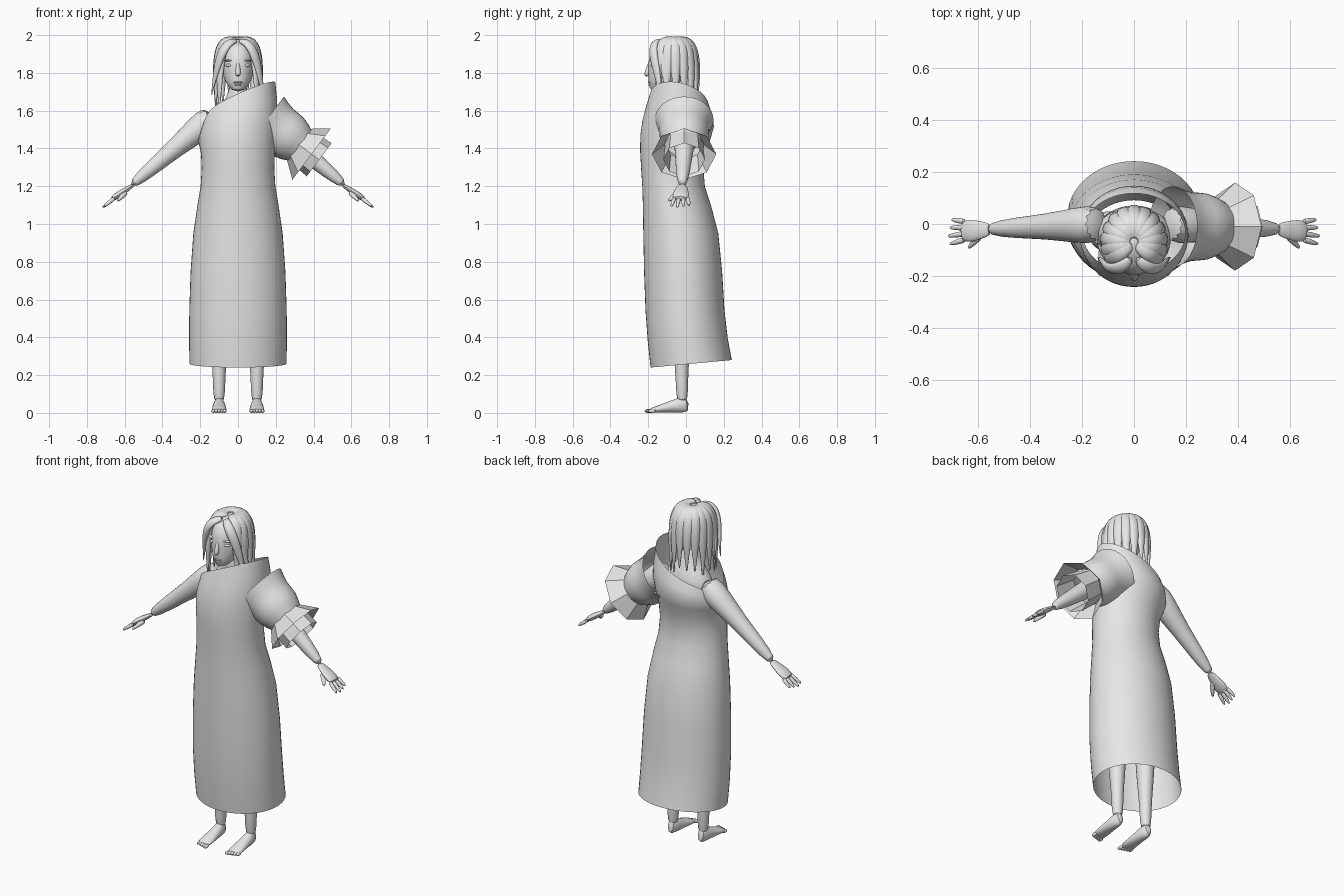
import bpy, bmesh, math, random
from mathutils import Vector

random.seed(4)
cube = bpy.data.objects.get("Cube")
if cube:
    bpy.data.objects.remove(cube, do_unlink=True)

grey = bpy.data.materials.new("light_grey")
grey.use_nodes = True
grey.diffuse_color = (.8, .8, .8, 1)
shader = grey.node_tree.nodes["Principled BSDF"]
shader.inputs["Base Color"].default_value = grey.diffuse_color


def finish(obj, smooth, angle=60):
    obj.data.materials.append(grey)
    bpy.ops.object.select_all(action='DESELECT')
    obj.select_set(True)
    bpy.context.view_layer.objects.active = obj
    bpy.ops.object.shade_smooth_by_angle(angle=math.radians(angle))
    if smooth:
        modifier = obj.modifiers.new("smooth", 'SUBSURF')
        modifier.levels = modifier.render_levels = smooth


def loft(name, rings, cap=True, smooth=1, angle=60):
    """Skin a list of equally sized closed rings."""
    bm = bmesh.new()
    rows = [[bm.verts.new(point) for point in ring] for ring in rings]
    for lower, upper in zip(rows, rows[1:]):
        for i in range(len(lower)):
            bm.faces.new((lower[i - 1], lower[i], upper[i], upper[i - 1]))
    if cap:
        bm.faces.new(rows[0])
        bm.faces.new(rows[-1])
    bmesh.ops.recalc_face_normals(bm, faces=bm.faces)
    mesh = bpy.data.meshes.new(name)
    bm.to_mesh(mesh)
    bm.free()
    obj = bpy.data.objects.new(name, mesh)
    bpy.context.collection.objects.link(obj)
    finish(obj, smooth, angle)


def ring(center, across, along, sides):
    """Ellipse spanned by two half axes."""
    angles = [math.tau * i / sides for i in range(sides)]
    return [center + across * math.cos(a) + along * math.sin(a) for a in angles]


def oval(height, width, front, back):
    """Horizontal ring; the height may be a rule of the angle."""
    center = Vector((0, (front + back) / 2, 0))
    points = ring(center, Vector((width, 0, 0)), Vector((0, (back - front) / 2, 0)), 24)
    for i, point in enumerate(points):
        point.z = height(math.tau * i / len(points)) if callable(height) else height
    return points


def tube(name, points, radii, facing, thickness=lambda point, radius: radius):
    """Tapered tube through points; facing gives the direction of its thickness."""
    rings = []
    for i, (point, radius) in enumerate(zip(points, radii)):
        ahead = points[min(i + 1, len(points) - 1)] - points[max(i - 1, 0)]
        side = ahead.cross(facing(point)).normalized()
        up = side.cross(ahead).normalized()
        rings.append(ring(point, side * radius, up * thickness(point, radius), 12))
    loft(name, rings)


def limb(name, start, end, radii, facing, **options):
    """Straight tube with evenly spaced radii."""
    start, end = Vector(start), Vector(end)
    steps = len(radii) - 1
    points = [start.lerp(end, i / steps) for i in range(len(radii))]
    tube(name, points, radii, lambda point: Vector(facing), **options)


def ball(name, location, scale):
    bpy.ops.mesh.primitive_uv_sphere_add(segments=20, ring_count=12, location=location)
    obj = bpy.context.object
    obj.name, obj.scale = name, scale
    finish(obj, 0)


# Long dress with a slanted, open neckline that dips under the right shoulder
def hem(angle):
    return .26 + .02 * math.sin(angle)


def neckline(angle):
    dip = math.exp(-5 * (angle - math.pi) ** 2) / 9
    return 1.66 + .09 * math.cos(angle) - .03 * math.sin(angle) - dip


def shoulder_line(angle):
    return (neckline(angle) + 1.4) / 2


loft("dress", [
    oval(hem, .26, -.19, .245),
    oval(.5, .265, -.22, .2),
    oval(1, .245, -.23, .19),
    oval(1.2, .19, -.23, .08),
    oval(1.4, .195, -.25, .1),
    oval(shoulder_line, .22, -.24, .17),
    oval(neckline, .2, -.19, .12)], cap=False)

# Left sleeve: a smooth upper part and two faceted flared cuffs
sleeve_start = Vector((.15, -.01, 1.55))
sleeve_axis = Vector((.8, 0, -.6))
sleeve_up = Vector((.6, 0, .8))


def cuff_ring(distance, radius, sides):
    return ring(sleeve_start + sleeve_axis * distance, sleeve_up * radius,
                Vector((0, radius, 0)), sides)


sleeve_profile = ((0, .16), (.08, .13), (.15, .14), (.23, .1))
loft("sleeve", [cuff_ring(d, r, 16) for d, r in sleeve_profile], cap=False)
for name, length, flare in (("outer_cuff", .3, .17), ("inner_cuff", .35, .11)):
    loft(name, [cuff_ring(.21, .1, 8), cuff_ring(length, flare, 8)],
         cap=False, smooth=0, angle=25)

# Torso, neck and head
loft("torso", [
    oval(.9, .15, -.1, .1),
    oval(1.2, .12, -.1, .05),
    oval(1.5, .16, -.16, .07),
    oval(1.6, .14, -.1, .06),
    oval(1.66, .05, -.11, .02),
    oval(1.76, .05, -.12, 0)])
loft("head", [
    oval(1.7, .03, -.19, -.12),
    oval(1.75, .07, -.2, -.02),
    oval(1.82, .09, -.2, .03),
    oval(1.9, .09, -.2, .03),
    oval(1.97, .05, -.15, -.02)])
limb("nose", (0, -.19, 1.86), (0, -.21, 1.78), (.008, .01, .016, .012), (0, -1, 0))
ball("upper_lip", (0, -.192, 1.75), (.026, .01, .005))
ball("lower_lip", (0, -.19, 1.738), (.02, .01, .006))

# Hair: a cap under curved, pointed locks
crown = Vector((0, -.07, 1.88))
ball("hair_cap", crown, (.1, .11, .1))


def outward(point):
    away = point - crown
    away.z = max(0, away.z)
    return away


def lock(name, start, rise, fall, tip, width):
    """Cubic curve that is fullest in its middle and ends in a point."""
    steps = 8
    points, radii = [], []
    for i in range(steps + 1):
        t = i / steps
        s = 1 - t
        points.append(start * s ** 3 + rise * 3 * s * s * t + fall * 3 * s * t * t + tip * t ** 3)
        radii.append(width * max(.1, math.sin(math.pi * (t + .3) / 1.3)))
    tube(name, points, radii, outward, lambda point, radius: radius * .65)


lock_count = 13
for k in range(lock_count):
    angle = math.radians(-35 + 250 * k / (lock_count - 1))
    around = Vector((math.cos(angle), math.sin(angle) * 1.1, 0))

    def hang(reach, height):
        return Vector((0, crown.y, height)) + around * reach

    lock("hair_lock", hang(.01, 1.97), hang(.13, 2.03), hang(.12, 1.8),
         hang(.12, random.uniform(1.57, 1.65)), .034)

# Paired parts
for side, s in (("left", 1), ("right", -1)):
    tip_height = 1.65 - .03 * s
    for name, start_y, rise_y, rise_z in (("_front_lock", -.13, -.23, 1.98),
                                          ("_crown_lock", -.07, -.15, 2.04)):
        lock(side + name, Vector((.01 * s, start_y, 1.97)), Vector((.09 * s, rise_y, rise_z)),
             Vector((.12 * s, -.13, 1.8)), Vector((.14 * s, start_y, tip_height)), .028)

    # Eye and brow
    ball(side + "_eye", (.045 * s, -.172, 1.84), (.02, .015, .009))
    ball(side + "_brow", (.046 * s, -.17, 1.865), (.03, .02, .005))

    # Arm, hand, fingers and thumb
    arm_up = (.6 * s, 0, .8)
    limb(side + "_arm", (.12 * s, 0, 1.58), (.57 * s, -.02, 1.2),
         (.085, .07, .05, .042, .025), arm_up)
    limb(side + "_palm", (.55 * s, -.02, 1.21), (.67 * s, -.03, 1.13),
         (.025, .035, .047, .04), arm_up, thickness=lambda point, radius: radius * .4)
    for i in range(4):
        knuckle = Vector((.65 * s, -.06 + .023 * i, 1.14))
        reach = Vector((.07 * s, .01 * (i - 2), -.055)) * (1 - abs(i - 1) / 10)
        limb(side + "_finger", knuckle, knuckle + reach, (.012, .011, .006), arm_up)
    limb(side + "_thumb", (.59 * s, -.04, 1.17), (.64 * s, -.095, 1.12),
         (.016, .013, .007), arm_up)

    # Leg, foot with its sole on the ground, and toes
    limb(side + "_leg", (.1 * s, -.03, .9), (.1 * s, -.02, .04),
         (.09, .08, .06, .055, .045, .033, .033), (0, 1, 0))
    limb(side + "_foot", (.1 * s, .015, .05), (.1 * s, -.2, .01),
         (.02, .034, .036, .042, .04), (0, 0, 1), thickness=lambda point, radius: point.z)
    for i in range(5):
        ball(side + "_toe", ((.07 + .015 * i) * s, -.2 + .005 * i, .01), (.01, .02, .01))
